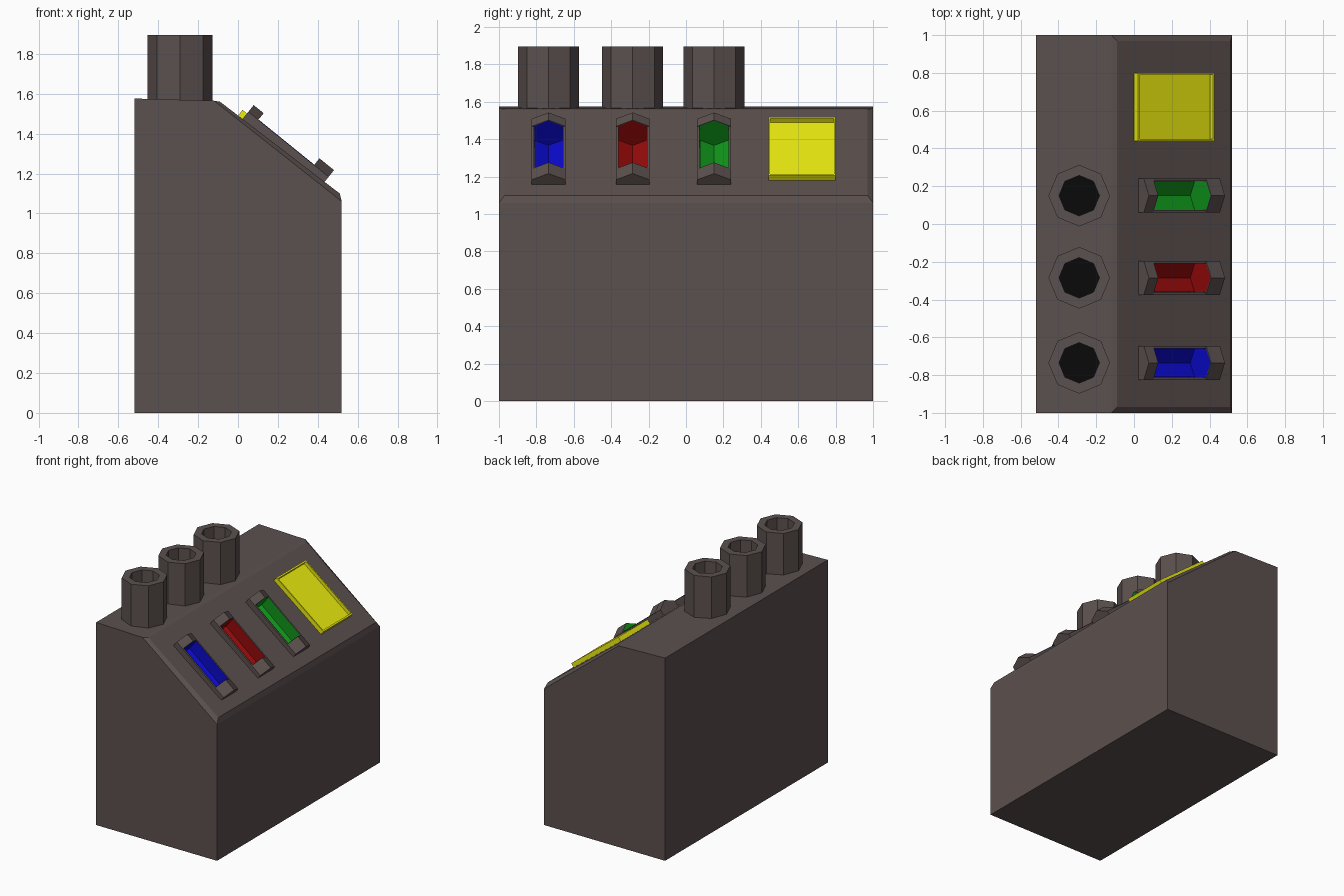
import bpy, bmesh, math
from mathutils import Matrix, Vector

if "Cube" in bpy.data.objects:
    bpy.data.objects.remove(bpy.data.objects["Cube"])


def material(name, rgb):
    m = bpy.data.materials.new(name)
    m.diffuse_color = (*rgb, 1)
    m.use_nodes = True
    m.node_tree.nodes["Principled BSDF"].inputs["Base Color"].default_value = m.diffuse_color
    return m


CASE = material("dark_case", (0.105, 0.082, 0.077))
BLACK = material("black", (0.003, 0.003, 0.003))
YELLOW = material("yellow", (0.85, 0.85, 0.005))
COLOURS = {"blue": (0.003, 0.003, 0.6), "red": (0.3, 0.003, 0.003), "green": (0.005, 0.3, 0.01)}


def slope_frame(degrees):
    """Local x runs down the slope, y across it, z out of it."""
    return Matrix.Translation((-0.09, 0, 1.56)) @ Matrix.Rotation(math.radians(degrees), 4, 'Y')


def make(name, verts, faces, mat=None, matrix=None, fix_normals=True):
    bm = bmesh.new()
    vs = [bm.verts.new(v) for v in verts]
    for f in faces:
        bm.faces.new([vs[i] for i in f])
    if fix_normals:
        bmesh.ops.recalc_face_normals(bm, faces=bm.faces)
    if matrix:
        bm.transform(matrix)
    me = bpy.data.meshes.new(name)
    bm.to_mesh(me)
    bm.free()
    ob = bpy.data.objects.new(name, me)
    bpy.context.collection.objects.link(ob)
    if mat:
        me.materials.append(mat)
    return ob


def prism(name, profile, x0, x1, mat, matrix):
    """Extrude a (y, z) profile along local x."""
    n = len(profile)
    verts = [(x, y, z) for x in (x0, x1) for y, z in profile]
    faces = [range(n), range(n, 2 * n)]
    faces += [(i, (i + 1) % n, n + (i + 1) % n, n + i) for i in range(n)]
    return make(name, verts, faces, mat, matrix)


def box(name, x, y, z, mat, matrix):
    return prism(name, [(y[0], z[0]), (y[1], z[0]), (y[1], z[1]), (y[0], z[1])], *x, mat, matrix)


# Case: straight box with a sloped panel whose edges are chamfered
side = [(-0.52, 0), (0.52, 0), (0.52, 1.06), (-0.12, 1.565), (-0.52, 1.576)]
panel = [(0.51, 1.10), (-0.09, 1.56)]
verts = [(x, y, z) for y in (-1, 1) for x, z in side]
verts += [(x, y, z) for y in (-0.97, 0.97) for x, z in panel]
faces = [(0, 1, 2, 3, 4), (5, 6, 7, 8, 9), (0, 1, 6, 5), (1, 2, 7, 6), (3, 4, 9, 8), (4, 0, 5, 9),
         (10, 11, 13, 12), (2, 7, 12, 10), (3, 8, 13, 11), (2, 3, 11, 10), (7, 8, 13, 12)]
case = make("case", verts, faces, CASE)

# Three columns: an open octagonal pipe on top and a slotted slider on the slope
tilt = slope_frame(39)
W, IN = 0.09, 0.077
S0, S1, S2, S3 = 0.142, 0.206, 0.566, 0.66
for yc, (colour, rgb) in zip((-0.735, -0.285, 0.15), COLOURS.items()):
    # Octagonal pipe
    rings = [(0.163, 1.54), (0.163, 1.895), (0.107, 1.895), (0.107, 1.60)]
    verts = [(-0.29 + r * math.cos(k * math.pi / 4), yc + r * math.sin(k * math.pi / 4), z)
             for r, z in rings for k in range(8)]
    faces = [(8 * j + k, 8 * j + (k + 1) % 8, 8 * j + 8 + (k + 1) % 8, 8 * j + 8 + k)
             for j in range(3) for k in range(8)]
    faces += [range(8), range(24, 32)]
    pipe = make("pipe_" + colour, verts, faces, CASE)
    pipe.data.materials.append(BLACK)
    pipe.data.polygons[-1].material_index = 1

    # Slot frame: two peaked end caps and two side rails
    m = tilt @ Matrix.Translation((0, yc, 0))
    cap = [(-W, -0.05), (W, -0.05), (W, 0.05), (0, 0.093), (-W, 0.05)]
    prism("upper_cap_" + colour, cap, S0, S1, CASE, m)
    prism("lower_cap_" + colour, cap, S2, S3, CASE, m)
    for s in (-1, 1):
        box("rail_" + colour, (S1, S2), sorted((s * IN, s * W)), (-0.05, 0.05), CASE, m)

    # Coloured hexagonal trough, open at the top
    hexagon = [(0, 0.091), (-IN, 0.052), (-IN, -0.043), (0, -0.08), (IN, -0.043), (IN, 0.052)]
    e = 0.002
    verts = [(x, y * 0.99, z) for x in (S1 + e, S2 - e) for y, z in hexagon]
    faces = [range(5, -1, -1), range(6, 12)] + [(i, i + 1, i + 7, i + 6) for i in range(1, 5)]
    trough = make("trough_" + colour, verts, faces, material(colour, rgb), m, False)
    # Turn the trough inside out so its faces look into the slot
    bm = bmesh.new()
    bm.from_mesh(trough.data)
    centre = m @ Vector(((S1 + S2) / 2, 0, 0.01))
    bm.normal_update()
    for f in bm.faces:
        if f.normal.dot(centre - f.calc_center_median()) < 0:
            f.normal_flip()
    bm.to_mesh(trough.data)
    bm.free()

    # Pocket cut into the case for the trough
    c = IN + 0.006
    cutter = prism("cutter_" + colour, [(-c, -0.1), (c, -0.1), (c, 0.2), (-c, 0.2)],
                   S1 - 0.01, S2 + 0.01, CASE, m)
    cutter.hide_render = True
    cutter.hide_set(True)
    mod = case.modifiers.new("pocket_" + colour, 'BOOLEAN')
    mod.operation, mod.solver, mod.object = 'DIFFERENCE', 'EXACT', cutter

# Display: yellow plate with a thin raised rim
flat = slope_frame(37.7)
box("display_plate", (0.114, 0.625), (0.44, 0.80), (-0.02, 0.01), YELLOW, flat)
for x in ((0.114, 0.126), (0.613, 0.625)):
    box("display_rim_end", x, (0.44, 0.80), (0.0, 0.036), YELLOW, flat)
for y in ((0.44, 0.449), (0.791, 0.80)):
    box("display_rim_side", (0.126, 0.613), y, (0.0, 0.036), YELLOW, flat)
